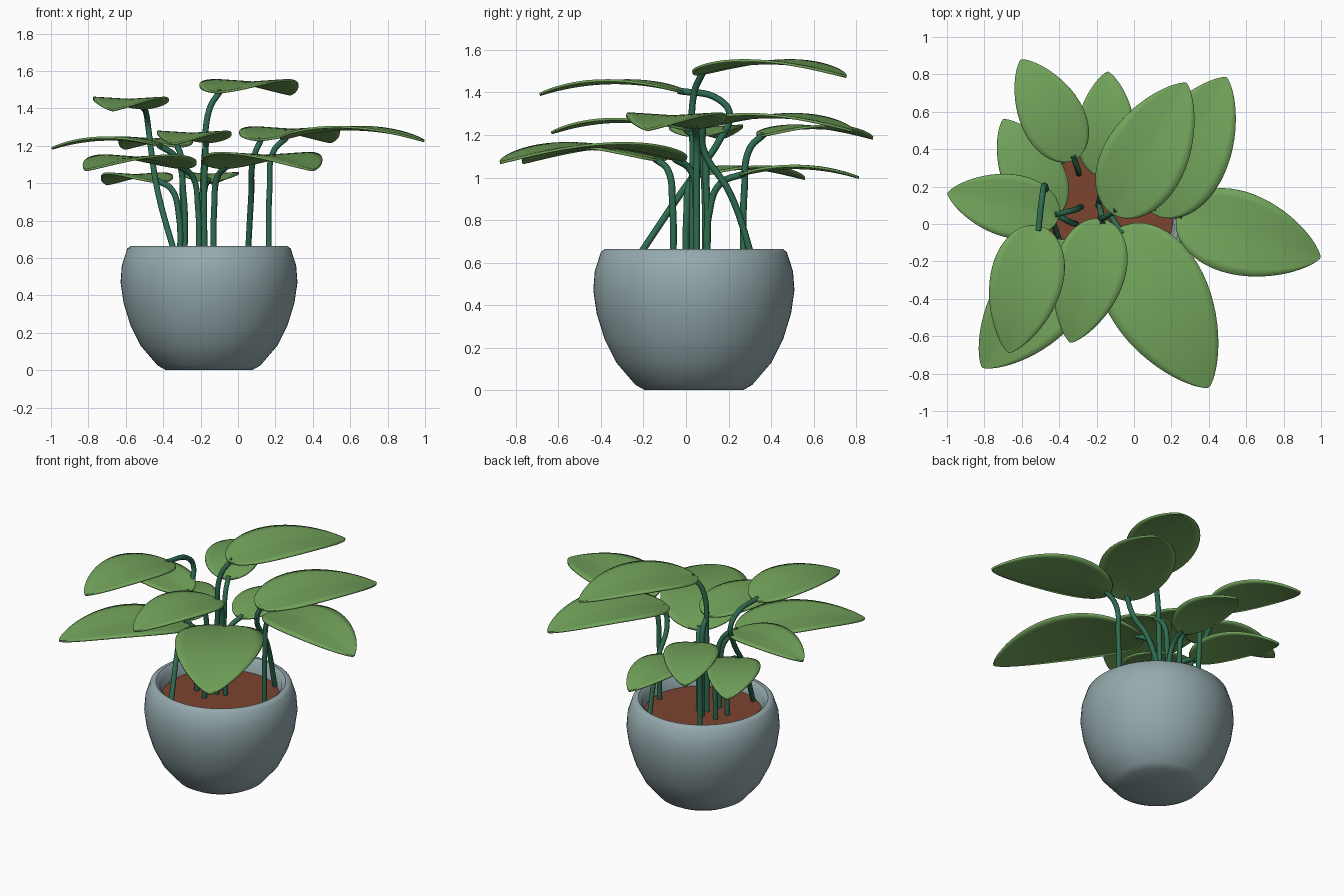
import bpy, bmesh, math
from mathutils import Vector

if "Cube" in bpy.data.objects:
    bpy.data.objects.remove(bpy.data.objects["Cube"])


def material(name, rgb):
    m = bpy.data.materials.new(name)
    m.diffuse_color = (*rgb, 1)
    m.use_nodes = True
    m.node_tree.nodes["Principled BSDF"].inputs["Base Color"].default_value = m.diffuse_color
    return m


LEAF = material("leaf green", (0.17, 0.37, 0.105))
STEM = material("stem green", (0.028, 0.15, 0.08))
POT = material("grey blue glaze", (0.30, 0.40, 0.42))
SOIL = material("brown soil", (0.20, 0.057, 0.03))
CENTRE = Vector((-0.155, 0.037, 0))
SOIL_Z = 0.575


def select_only(ob):
    bpy.ops.object.select_all(action='DESELECT')
    bpy.context.view_layer.objects.active = ob
    ob.select_set(True)


def add_object(name, data, mat):
    data.materials.append(mat)
    ob = bpy.data.objects.new(name, data)
    bpy.context.collection.objects.link(ob)
    select_only(ob)
    return ob


def grid_mesh(name, rows, cols, point, mat):
    """Surface of rows x cols quads whose corners come from point(i, j)."""
    bm = bmesh.new()
    v = [[bm.verts.new(point(i, j)) for j in range(cols + 1)] for i in range(rows + 1)]
    for i in range(rows):
        for j in range(cols):
            bm.faces.new((v[i][j], v[i][j + 1], v[i + 1][j + 1], v[i + 1][j]))
    bmesh.ops.remove_doubles(bm, verts=bm.verts, dist=1e-5)
    bmesh.ops.recalc_face_normals(bm, faces=bm.faces)
    me = bpy.data.meshes.new(name)
    bm.to_mesh(me)
    bm.free()
    ob = add_object(name, me, mat)
    bpy.ops.object.shade_smooth_by_angle(angle=math.radians(40))
    return ob


def lathe(name, profile, mat, n=64):
    def point(i, j):
        r, z = profile[i]
        a = 2 * math.pi * j / n
        return CENTRE + Vector((r * math.cos(a), r * math.sin(a), z))
    return grid_mesh(name, len(profile) - 1, n, point, mat)


def leaf(name, base, tip):
    """Pointed oval blade, arched from base to tip and lightly folded on its midrib."""
    d = tip - base
    side = Vector((d.y, -d.x, 0)).normalized()
    rows, cols = 28, 10

    def point(i, j):
        u = 0.5 - 0.5 * math.cos(math.pi * i / rows)
        s = 2 * j / cols - 1
        w = 0.643 * d.length * math.sqrt(u) * max(0, 1 - u) ** 0.75
        p = base + d * u + side * (s * w)
        p.z += 0.29 * d.length * u * (1 - u) + 0.06 * abs(s) * w
        return p
    ob = grid_mesh(name, rows, cols, point, LEAF)
    # upper side faces up, so the thickness goes downward
    if sum(p.normal.z for p in ob.data.polygons) < 0:
        ob.data.flip_normals()
    mod = ob.modifiers.new("thickness", 'SOLIDIFY')
    mod.thickness = 0.012
    mod.offset = -1


def stem(name, pts):
    cu = bpy.data.curves.new(name, 'CURVE')
    cu.dimensions = '3D'
    cu.bevel_depth = 0.016
    cu.bevel_resolution = 3
    cu.resolution_u = 8
    cu.use_fill_caps = True
    sp = cu.splines.new('BEZIER')
    sp.bezier_points.add(len(pts) - 1)
    for bp, p in zip(sp.bezier_points, pts):
        bp.co = p
        bp.handle_left_type = bp.handle_right_type = 'AUTO'
    add_object(name, cu, STEM)
    bpy.ops.object.convert(target='MESH')


def plant(name, base, tip, root, bends=None):
    """One leaf and its stem; the stem rises steeply, then bends over to the leaf."""
    base = Vector(base)
    tip = Vector((*tip, base.z - 0.01))
    root = Vector((*root, SOIL_Z - 0.015))
    leaf(name + "_leaf", base, tip)
    end = base.lerp(tip, 0.04) + Vector((0, 0, 0.004))
    if bends is None:
        bends = []
        for across, up in ((0.06, 0.6), (0.4, 0.9)):
            p = root.lerp(base, across)
            p.z = root.z + (base.z - root.z) * up
            bends.append(p)
    stem(name + "_stem", [root, *bends, end])


# pot with a rounded rim, and the soil inside
lathe("pot", [(0, 0), (0.23, 0), (0.275, 0.025), (0.365, 0.13), (0.42, 0.24), (0.457, 0.36),
              (0.473, 0.47), (0.466, 0.56), (0.437, 0.65), (0.42, 0.663), (0.40, 0.663),
              (0.375, 0.64), (0.36, 0.54)], POT)
lathe("soil", [(0, SOIL_Z), (0.363, SOIL_Z)], SOIL)

# leaves behind
plant("top", (-0.11, 0.05, 1.49), (0.28, 0.755), (-0.18, 0.03))
plant("back_left", (-0.315, 0.345, 1.2), (-0.605, 0.88), (-0.295, 0.27))
plant("back_low", (-0.16, 0.25, 1.015), (-0.14, 0.815), (-0.19, 0.1))
plant("back_right", (0.11, 0.05, 1.235), (0.495, 0.785), (0.05, 0.33),
      [(0.07, 0.21, 0.92), (0.085, 0.08, 1.14)])
# leaves at the sides
plant("left_low", (-0.42, 0.04, 1.01), (-0.7, 0.56), (-0.31, 0))
plant("left", (-0.4, 0.045, 1.2), (-0.998, 0.165), (-0.285, 0.09))
plant("right", (0.23, 0.05, 1.24), (0.998, -0.18), (0.165, 0.05))
# leaves in front
plant("front_right", (-0.08, -0.02, 1.085), (0.4, -0.875), (-0.13, 0.05))
plant("centre", (-0.16, 0.025, 1.225), (-0.34, -0.635), (-0.19, 0.1))
plant("front_left_low", (-0.29, -0.12, 1.085), (-0.812, -0.768), (-0.21, -0.06))
plant("front_left_high", (-0.505, -0.01, 1.405), (-0.67, -0.69), (-0.32, -0.27),
      [(-0.43, 0, 0.96), (-0.465, 0.16, 1.18), (-0.48, 0.205, 1.3), (-0.49, 0.15, 1.37)])
